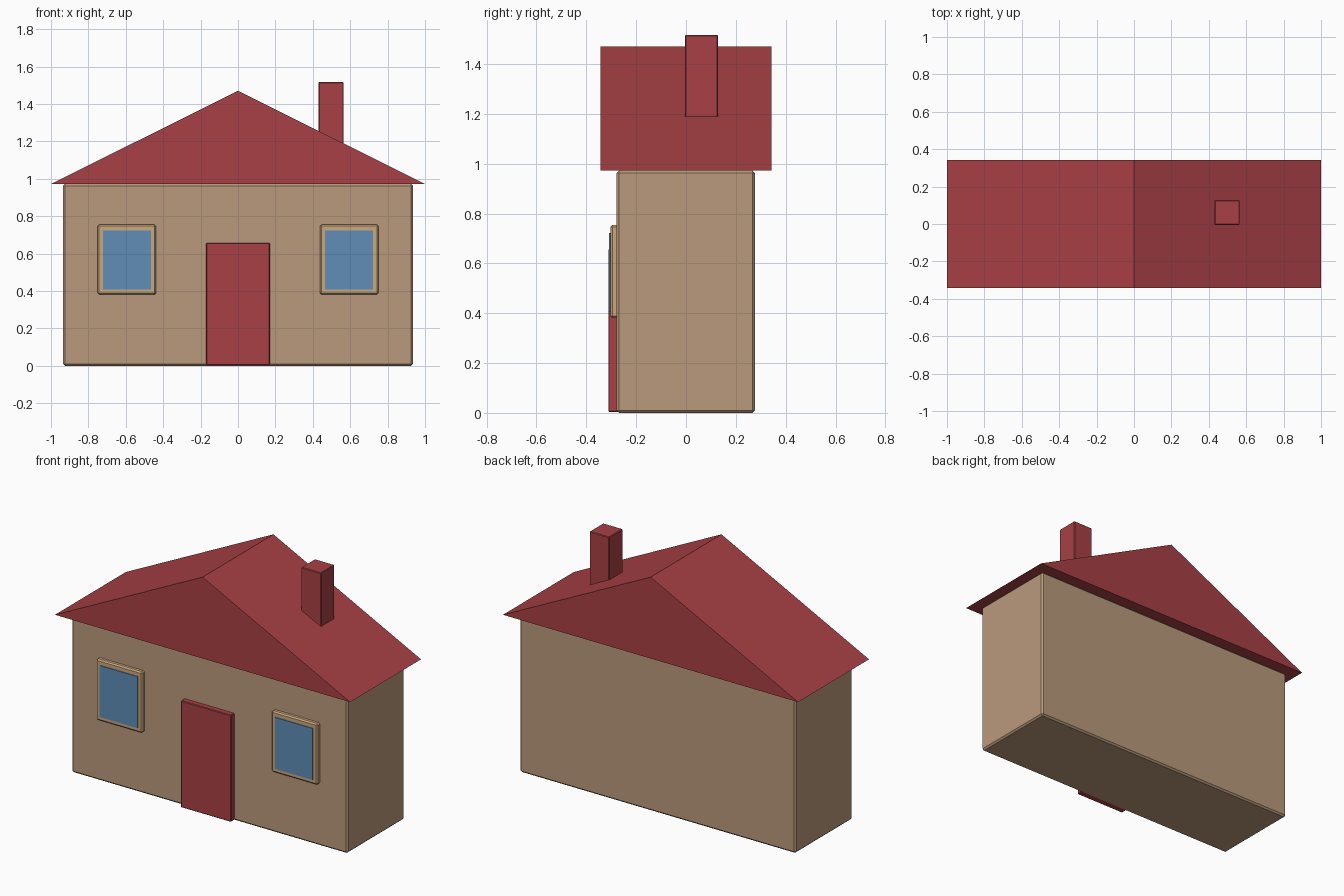
import bpy
import bmesh

cube = bpy.data.objects.get("Cube")
if cube:
    bpy.data.objects.remove(cube, do_unlink=True)


def material(name, rgb):
    """Flat colour given as 0-255 sRGB, stored as linear values."""
    linear = [((c / 255 + 0.055) / 1.055) ** 2.4 for c in rgb] + [1]
    mat = bpy.data.materials.new(name)
    mat.use_nodes = True
    mat.diffuse_color = linear
    mat.node_tree.nodes["Principled BSDF"].inputs["Base Color"].default_value = linear
    return mat


plaster = material("tan_plaster", (186, 154, 124))
trim = material("light_wood_trim", (202, 168, 126))
red = material("brick_red", (168, 64, 69))
glass = material("blue_glass", (96, 141, 183))


def add_object(name, bm, mat):
    bmesh.ops.recalc_face_normals(bm, faces=bm.faces)
    mesh = bpy.data.meshes.new(name)
    bm.to_mesh(mesh)
    bm.free()
    mesh.materials.append(mat)
    obj = bpy.data.objects.new(name, mesh)
    bpy.context.collection.objects.link(obj)
    return obj


def box(name, x, y, z, mat, bevel=0.0):
    """Box spanning the given (low, high) ranges, with chamfered edges."""
    bm = bmesh.new()
    bmesh.ops.create_cube(bm, size=1)
    for v in bm.verts:
        v.co = [(lo + hi) / 2 + c * (hi - lo) for c, (lo, hi) in zip(v.co, (x, y, z))]
    obj = add_object(name, bm, mat)
    if bevel:
        mod = obj.modifiers.new("Chamfer", "BEVEL")
        mod.width = bevel
        mod.segments = 1
    return obj


# Walls
WALL_FRONT = -0.278
box("walls", (-0.935, 0.935), (WALL_FRONT, 0.276), (0, 0.972), plaster, 0.01)

# Gabled roof: a triangle extruded front to back
bm = bmesh.new()
gable = bm.faces.new([bm.verts.new(p) for p in
                      ((-1, -0.343, 0.972), (1, -0.343, 0.972), (0, -0.343, 1.47))])
extruded = bmesh.ops.extrude_face_region(bm, geom=[gable], use_keep_orig=True)
bmesh.ops.translate(bm, vec=(0, 0.686, 0),
                    verts=[g for g in extruded["geom"] if isinstance(g, bmesh.types.BMVert)])
add_object("roof", bm, red)

# Chimney and door
box("chimney", (0.431, 0.565), (-0.005, 0.128), (1.1, 1.517), red, 0.004)
box("door", (-0.17, 0.17), (-0.312, WALL_FRONT + 0.01), (0.003, 0.657), red, 0.004)

# Windows, one on each side of the door
for side, sign in (("right", -1), ("left", 1)):
    def span(inner, outer):
        return tuple(sorted((sign * inner, sign * outer)))
    box(side + "_window_frame", span(0.438, 0.75), (-0.303, WALL_FRONT + 0.01),
        (0.38, 0.754), trim, 0.008)
    box(side + "_window_pane", span(0.465, 0.722), (-0.308, -0.3), (0.407, 0.722), glass)
